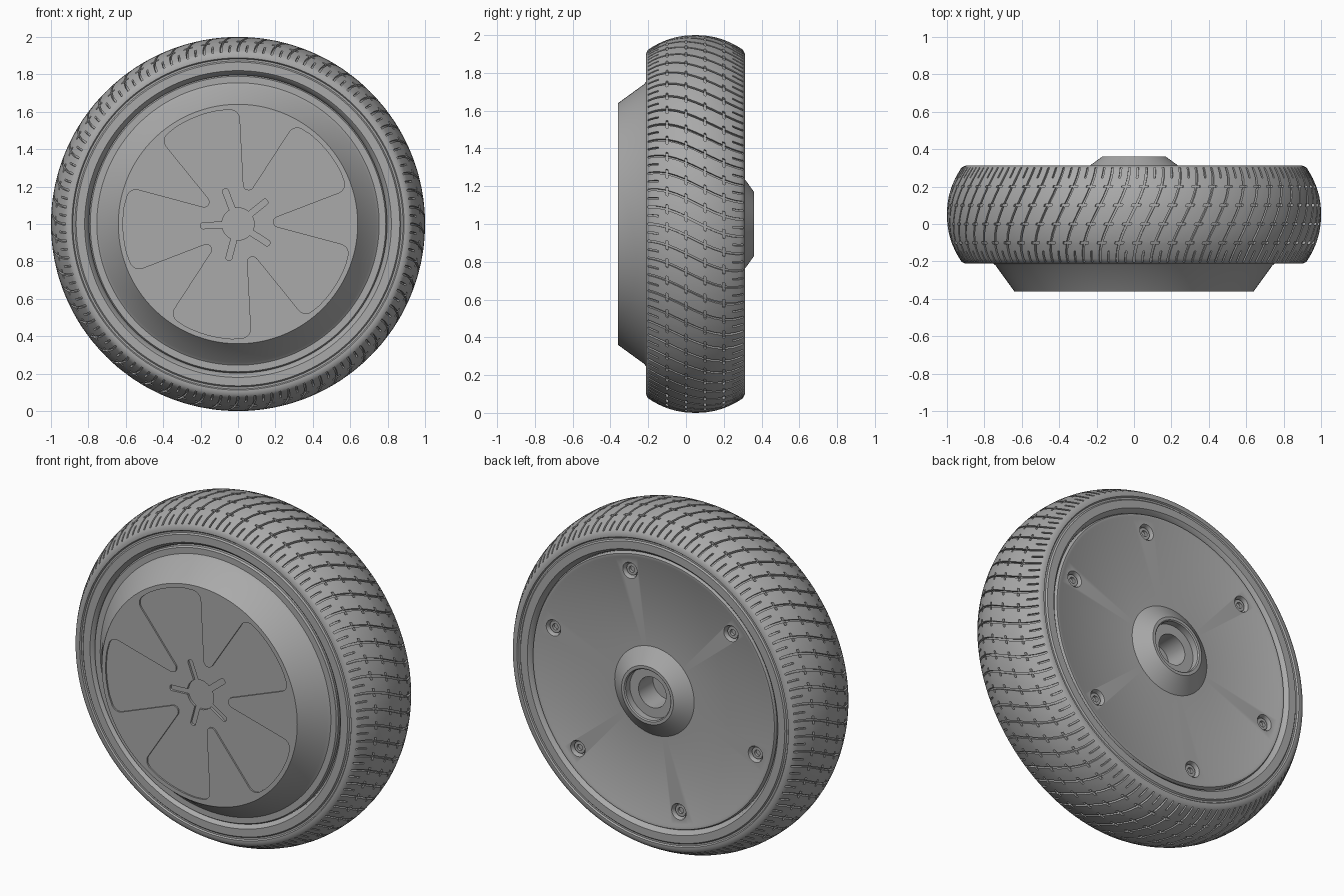
import bpy, bmesh
from math import sin, cos, pi, radians, degrees, atan2, tan
from mathutils import Vector

cube = bpy.data.objects.get("Cube")
if cube:
    bpy.data.objects.remove(cube, do_unlink=True)

grey = bpy.data.materials.new("plain grey")
grey.use_nodes = True
grey.diffuse_color = (0.4, 0.4, 0.4, 1)
grey.node_tree.nodes["Principled BSDF"].inputs["Base Color"].default_value = (0.4, 0.4, 0.4, 1)

CENTRE = Vector((0, 0, 1))
TURN = 2 * pi


def finish(name, bm):
    """Turn a bmesh into an object at the wheel centre."""
    bmesh.ops.remove_doubles(bm, verts=bm.verts, dist=1e-5)
    bmesh.ops.recalc_face_normals(bm, faces=bm.faces)
    mesh = bpy.data.meshes.new(name)
    bm.to_mesh(mesh)
    bm.free()
    mesh.materials.append(grey)
    obj = bpy.data.objects.new(name, mesh)
    obj.location = CENTRE
    bpy.context.collection.objects.link(obj)
    return obj


def smooth(obj, angle=32):
    bpy.ops.object.select_all(action='DESELECT')
    obj.select_set(True)
    bpy.context.view_layer.objects.active = obj
    bpy.ops.object.shade_smooth_by_angle(angle=radians(angle))


def lathe(name, profile, sides=128, closed=False, at=(0, 0)):
    """Spin (radius, y) points round the axle."""
    bm = bmesh.new()
    rings = [[bm.verts.new((at[0] + r * cos(TURN * i / sides), y, at[1] + r * sin(TURN * i / sides)))
              for i in range(sides)] for r, y in profile]
    pairs = list(zip(rings, rings[1:])) + ([(rings[-1], rings[0])] if closed else [])
    for a, b in pairs:
        for i in range(sides):
            j = (i + 1) % sides
            bm.faces.new((a[i], a[j], b[j], b[i]))
    return finish(name, bm)


def polar(r, deg):
    return Vector((r * cos(radians(deg)), r * sin(radians(deg))))


def rounded(corners, steps=8):
    """Fillet each (point, radius) corner of a closed outline."""
    out = []
    for k, (p, rad) in enumerate(corners):
        if not rad:
            out.append(p)
            continue
        u = (corners[k - 1][0] - p).normalized()
        v = (corners[(k + 1) % len(corners)][0] - p).normalized()
        half = u.angle(v) / 2
        mid = p + (u + v).normalized() * rad / sin(half)
        start, end = p + u * rad / tan(half) - mid, p + v * rad / tan(half) - mid
        sweep = start.angle_signed(end)
        for s in range(steps + 1):
            t = -sweep * s / steps
            out.append(mid + Vector((start.x * cos(t) - start.y * sin(t),
                                     start.x * sin(t) + start.y * cos(t))))
    return out


def prism(name, outline, y0, y1):
    bm = bmesh.new()
    a = [bm.verts.new((p.x, y0, p.y)) for p in outline]
    b = [bm.verts.new((p.x, y1, p.y)) for p in outline]
    bm.faces.new(a)
    bm.faces.new(b)
    for i in range(len(a)):
        bm.faces.new((a[i - 1], a[i], b[i], b[i - 1]))
    return finish(name, bm)


def carve(obj, cutters):
    """Subtract the cutters, then discard them."""
    for c in cutters:
        c.hide_render = True
        mod = obj.modifiers.new("cut", 'BOOLEAN')
        mod.operation, mod.object, mod.solver = 'DIFFERENCE', c, 'EXACT'
        bpy.ops.object.select_all(action='DESELECT')
        bpy.context.view_layer.objects.active = obj
        obj.select_set(True)
        bpy.ops.object.modifier_apply(modifier=mod.name)
        bpy.data.objects.remove(c, do_unlink=True)


# Tyre: one skewed grid whose groove cells are pushed inwards
MID, HALF = 0.05, 0.262
PITCHES = 64
TICKS = (-0.1, 0.0, 0.1, 0.2)
columns = (-0.25, -0.06, 0.06, 0.25, 0.45, 0.55)
ys = {MID + s * d for s in (-1, 1) for d in (0.252, 0.235, 0.215, 0.195, 0.1, 0)}
for t in TICKS:
    ys |= {t - 0.006, t + 0.006}
tread = [(1 - 0.085 * (abs(y - MID) / HALF) ** 2.2, y) for y in sorted(ys)]
side = [(0.79, 0.2), (0.805, HALF - 0.015), (0.82, HALF), (0.865, HALF), (0.872, HALF - 0.008),
        (0.882, HALF - 0.008), (0.888, HALF), (0.9, HALF), (0.912, HALF - 0.005)]
profile = [(r, MID - d) for r, d in side] + tread + [(r, MID + d) for r, d in reversed(side)]


def skew(y):
    t = min(max((y - MID) / 0.5 + 0.5, 0), 1)
    return 0.17 * t * t * (3 - 2 * t)


bm = bmesh.new()
grid = []
for r, y in profile:
    ring = []
    for p in range(PITCHES):
        for c in columns:
            a = -(p + c) * TURN / PITCHES - skew(y)
            ring.append(bm.verts.new((r * cos(a), y, r * sin(a))))
    grid.append(ring)
grooves = []
count = len(grid[0])
for k, (a, b) in enumerate(zip(grid, grid[1:] + grid[:1])):
    y = (profile[k][1] + profile[(k + 1) % len(profile)][1]) / 2
    on_tread = len(side) <= k < len(side) + len(tread) - 1
    on_tick = any(abs(y - t) < 0.004 for t in TICKS)
    for i in range(count):
        j = (i + 1) % count
        f = bm.faces.new((a[i], a[j], b[j], b[i]))
        col = i % len(columns)
        if on_tread and (col == 1 or (col in (0, 2) and on_tick)
                         or (col == 4 and abs(y - MID) > 0.196)):
            grooves.append(f)
bmesh.ops.recalc_face_normals(bm, faces=bm.faces)
sunk = bmesh.ops.extrude_face_region(bm, geom=grooves)["geom"]
for v in sunk:
    if isinstance(v, bmesh.types.BMVert):
        v.co.x *= 0.985
        v.co.z *= 0.985
bmesh.ops.delete(bm, geom=[f for f in grooves if f.is_valid], context='FACES_ONLY')
smooth(finish("tyre", bm))

# Front cover with a shallow five-petal recess and a deeper star in the middle
cover = lathe("front_cover", [(0, -0.36), (0.64, -0.36), (0.74, -0.222), (0.755, -0.21), (0.79, -0.21),
                              (0.797, -0.2), (0.797, 0), (0, 0)])
petals, star = [], []
for k in range(5):
    a = 111 + 72 * k
    petals += [(polar(0.12, a - 36), 0.03), (polar(0.612, a - 21.5), 0.05)]
    petals += [(polar(0.615, a + d), 0) for d in (-12, -8, -4, 0, 4, 8, 12)]
    petals += [(polar(0.612, a + 21.5), 0.05)]
    out, wide = polar(1, a), polar(0.016, a + 90)
    star += [(out * 0.085 - wide, 0), (out * 0.2 - wide, 0.012),
             (out * 0.2 + wide, 0.012), (out * 0.085 + wide, 0)]
    star += [(polar(0.0865, a + d), 0) for d in (18, 27, 36, 45, 54)]
carve(cover, [prism("petal_cutter", rounded(petals), -0.4, -0.351),
              prism("star_cutter", rounded(star), -0.4, -0.338)])
smooth(cover)

# Back plate with raised rim, conical hub and stepped axle hole
plate = lathe("back_plate", [(0, 0), (0.797, 0), (0.797, 0.29), (0.79, 0.302), (0.775, 0.302),
                             (0.762, 0.295), (0.26, 0.295), (0.17, 0.36), (0.153, 0.36), (0.147, 0.354),
                             (0.147, 0.315), (0.09, 0.315), (0.09, 0.18), (0, 0.18)])
spots = [polar(0.69, 16.6 + 60 * k) for k in range(6)]
carve(plate, [lathe("screw_cutter", [(0, 0.25), (0.042, 0.25), (0.042, 0.285), (0.056, 0.31), (0, 0.31)],
                    24, at=s) for s in spots])
smooth(plate)

# Socket screws
for k, s in enumerate(spots):
    smooth(lathe(f"screw_{k + 1}", [(0, 0.262), (0.018, 0.262), (0.018, 0.278), (0.034, 0.278),
                                    (0.036, 0.274), (0.036, 0.245), (0, 0.245)], 24, at=s))
